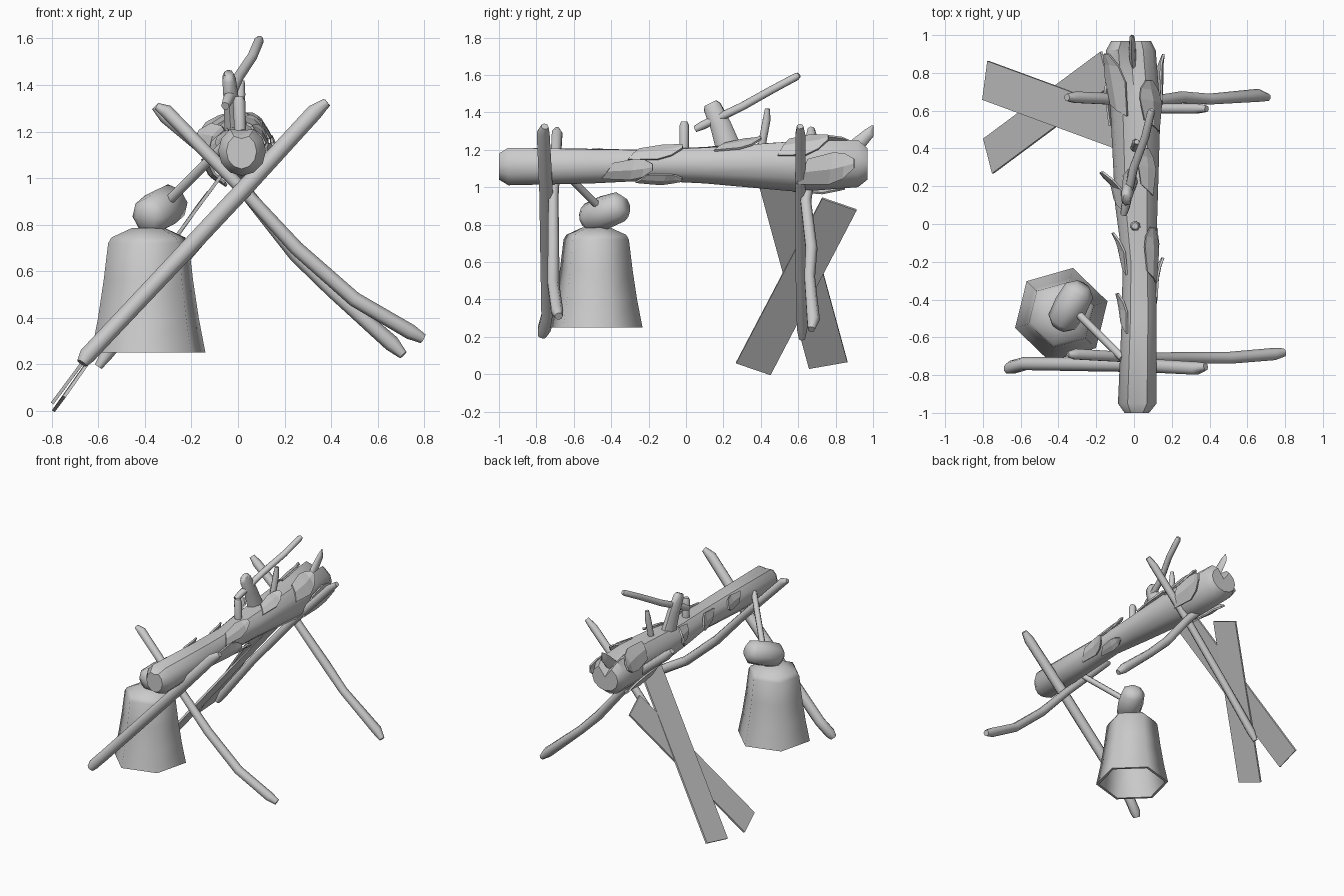
import bpy, bmesh, math
from mathutils import Vector, Matrix

cube = bpy.data.objects.get("Cube")
if cube:
    bpy.data.objects.remove(cube)

grey = bpy.data.materials.new("plain grey")
grey.use_nodes = True
COLOR = (0.6, 0.6, 0.6, 1)
grey.diffuse_color = COLOR
grey.node_tree.nodes["Principled BSDF"].inputs["Base Color"].default_value = COLOR


def finish(name, bm, smooth=50):
    bmesh.ops.recalc_face_normals(bm, faces=bm.faces)
    mesh = bpy.data.meshes.new(name)
    bm.to_mesh(mesh)
    bm.free()
    mesh.materials.append(grey)
    obj = bpy.data.objects.new(name, mesh)
    bpy.context.collection.objects.link(obj)
    bpy.ops.object.select_all(action="DESELECT")
    obj.select_set(True)
    bpy.context.view_layer.objects.active = obj
    if smooth:
        bpy.ops.object.shade_smooth_by_angle(angle=math.radians(smooth))
    return obj


def loft(name, rings, caps=(True, True), smooth=50):
    """Skin a list of equal-length point rings."""
    bm = bmesh.new()
    loops = [[bm.verts.new(p) for p in ring] for ring in rings]
    n = len(loops[0])
    for a, b in zip(loops, loops[1:]):
        for i in range(n):
            j = (i + 1) % n
            bm.faces.new((a[i], a[j], b[j], b[i]))
    for cap, ring in zip(caps, (loops[0], loops[-1])):
        if cap:
            bm.faces.new(ring)
    return finish(name, bm, smooth)


def tube(name, points, radii, sides=7, side_axis=(0, 1, 0), flat=1.0, smooth=65):
    """Round bar through points; flat squashes it along side_axis."""
    pts = [Vector(p) for p in points]
    rings = []
    for i, p in enumerate(pts):
        t = (pts[min(i + 1, len(pts) - 1)] - pts[max(i - 1, 0)]).normalized()
        u = Vector(side_axis)
        u = (u - t * u.dot(t)).normalized()
        v = t.cross(u)
        rings.append([p + radii[i] * (u * flat * math.cos(a) + v * math.sin(a))
                      for a in (math.tau * k / sides for k in range(sides))])
    return loft(name, rings, smooth=smooth)


# Main log: y, left, right, bottom, top, depth of the split along the top
STATIONS = [
    (-1.00, -0.05, 0.08, 1.04, 1.19, 0.02),
    (-0.95, -0.085, 0.12, 1.01, 1.225, 0.02),
    (-0.50, -0.065, 0.12, 1.02, 1.215, 0.01),
    (-0.20, -0.06, 0.115, 1.035, 1.21, 0.01),
    (0.10, -0.10, 0.125, 1.02, 1.225, 0.01),
    (0.60, -0.125, 0.14, 0.975, 1.265, 0.03),
    (0.92, -0.148, 0.115, 1.0, 1.27, 0.09),
    (0.97, -0.12, 0.09, 1.04, 1.22, 0.08),
]


def section(y):
    for a, b in zip(STATIONS, STATIONS[1:]):
        if a[0] <= y <= b[0]:
            f = (y - a[0]) / (b[0] - a[0])
            return [p + (q - p) * f for p, q in zip(a, b)][1:]


def log_point(y, angle, lift=0.0):
    l, r, b, t, _ = section(y)
    return Vector(((l + r) / 2 + ((r - l) / 2 + lift) * math.cos(angle), y,
                   (b + t) / 2 + ((t - b) / 2 + lift) * math.sin(angle)))


SIDES = 12
rings = []
for s in STATIONS:
    ring = [log_point(s[0], math.tau * k / SIDES) for k in range(SIDES)]
    ring[SIDES // 4].z -= s[5]
    rings.append(ring)
loft("log", rings, smooth=40)


# Bark flakes that follow the log and lift away at the tip
def flake(name, angle, root, tip, spread, lift):
    bm = bmesh.new()
    a = math.radians(angle)
    w = math.radians(spread)
    rows = []
    for f, width, up in ((0, 0.8, 0.008), (0.55, 1, 0.02), (0.8, 0.75, lift * 0.7), (1, 0.25, lift)):
        y = root + (tip - root) * f
        rows.append([bm.verts.new(log_point(y + 0.03 * k * (1 - f), a + w * (k * width + 0.4 * f * f), up))
                     for k in (-1, 0, 1)])
    for p, q in zip(rows, rows[1:]):
        for i in range(2):
            bm.faces.new((p[i], p[i + 1], q[i + 1], q[i]))
    obj = finish(name, bm, 0)
    mod = obj.modifiers.new("thickness", "SOLIDIFY")
    mod.thickness = 0.012


FLAKES = [
    (-20, -0.42, -0.18, 32, 0.045), (40, -0.28, -0.02, 28, 0.03),
    (-50, -0.24, -0.02, 20, 0.02), (150, 0.10, 0.27, 26, 0.08),
    (160, -0.24, -0.05, 28, 0.04), (150, -0.55, -0.37, 24, 0.04),
    (60, 0.18, 0.40, 22, 0.03), (45, 0.52, 0.76, 30, 0.03),
    (-15, 0.62, 0.90, 32, 0.035), (135, 0.60, 0.90, 32, 0.03),
    (-140, 0.55, 0.85, 30, 0.02),
]
for i, spec in enumerate(FLAKES):
    flake(f"bark_flake_{i + 1}", *spec)

# Crossed support poles at both ends
tube("front_pole_left", [(-0.35, -0.69, 1.31), (-0.31, -0.69, 1.29), (0.03, -0.71, 0.94), (0.25, -0.71, 0.70),
                         (0.50, -0.71, 0.48), (0.74, -0.69, 0.34), (0.795, -0.68, 0.31)],
     [0.015, 0.03, 0.028, 0.032, 0.033, 0.034, 0.022])
tube("front_pole_right", [(0.38, -0.755, 1.325), (0.33, -0.765, 1.285), (0.05, -0.75, 0.98), (-0.25, -0.745, 0.66),
                          (-0.58, -0.74, 0.31), (-0.65, -0.76, 0.235), (-0.67, -0.77, 0.205)],
     [0.02, 0.036, 0.038, 0.038, 0.037, 0.037, 0.025])
tube("back_pole_left", [(-0.355, 0.67, 1.31), (-0.31, 0.67, 1.265), (-0.10, 0.66, 1.09), (0.05, 0.64, 0.92),
                        (0.25, 0.67, 0.67), (0.40, 0.66, 0.52), (0.66, 0.68, 0.29), (0.71, 0.67, 0.24)],
     [0.02, 0.032, 0.032, 0.03, 0.033, 0.03, 0.036, 0.02])
tube("back_pole_right", [(0.385, 0.61, 1.325), (0.33, 0.61, 1.28), (0.02, 0.61, 0.95), (-0.30, 0.61, 0.58),
                         (-0.56, 0.62, 0.25), (-0.60, 0.62, 0.19)],
     [0.018, 0.028, 0.028, 0.028, 0.03, 0.018])


# Two thin planks crossing in one leaning plane
def plank(name, low, high, width, thickness=0.014):
    low, high = Vector(low), Vector(high)
    along = (high - low).normalized()
    normal = Vector((0.8, 0, -0.6))
    normal = (normal - along * normal.dot(along)).normalized()
    across = normal.cross(along)
    rings = [[p + across * width / 2 * a + normal * thickness / 2 * b
              for a, b in ((-1, -1), (1, -1), (1, 1), (-1, 1))] for p in (low, high)]
    loft(name, rings, smooth=0)


plank("plank_a", (-0.77, 0.36, 0.03), (-0.15, 0.82, 0.91), 0.20)
plank("plank_b", (-0.785, 0.76, 0.05), (-0.05, 0.49, 1.04), 0.21)

# Hanging six-sided bell, open below
BELL = [(0.235, 0.25), (0.255, 0.25), (0.225, 0.40), (0.20, 0.56), (0.18, 0.72), (0.165, 0.745), (0.075, 0.785)]
loft("bell", [[Vector((-0.385 + r * math.cos(a), -0.48 + r * math.sin(a), z))
               for a in (math.radians(16 + 60 * k) for k in range(6))] for r, z in [(0.155, 0.72)] + BELL],
     caps=(True, True), smooth=70)

# Knob and hanger rod
mid, axis = Vector((-0.335, -0.435, 0.865)), Vector((0.10, 0.18, 0.065)).normalized()
tube("bell_knob", [mid + axis * d for d in (-0.135, -0.10, 0, 0.10, 0.135)],
     [0.045, 0.082, 0.09, 0.082, 0.045], sides=8, side_axis=(0, 0, 1))
tube("bell_neck", [(-0.37, -0.47, 0.76), (-0.35, -0.45, 0.84)], [0.05, 0.05])
tube("hanger_rod", [(-0.32, -0.45, 0.88), (-0.06, -0.71, 1.14)], [0.021, 0.021])

# Fittings on top of the log
tube("top_knob", [(-0.02, 0.23, 1.20), (-0.03, 0.185, 1.33), (-0.04, 0.14, 1.43), (-0.04, 0.13, 1.45)],
     [0.07, 0.058, 0.05, 0.035], side_axis=(1, 0, 0), flat=0.6)
tube("top_stick", [(-0.055, 0.05, 1.31), (-0.045, 0.09, 1.33), (0.0, 0.30, 1.43), (0.06, 0.46, 1.52),
                   (0.09, 0.59, 1.59), (0.095, 0.605, 1.60)],
     [0.018, 0.024, 0.023, 0.022, 0.021, 0.014])
tube("short_peg", [(0.01, -0.01, 1.18), (0.005, -0.01, 1.33), (0.005, -0.01, 1.35)], [0.026, 0.027, 0.018])
tube("thin_peg", [(0.0, 0.40, 1.20), (0.01, 0.43, 1.36), (0.015, 0.435, 1.42)], [0.022, 0.022, 0.014])
tube("end_spike", [(0.0, 0.80, 1.14), (-0.01, 0.92, 1.23), (-0.01, 0.98, 1.29), (-0.01, 0.998, 1.33)],
     [0.03, 0.04, 0.03, 0.004], side_axis=(1, 0, 0), flat=0.5)
